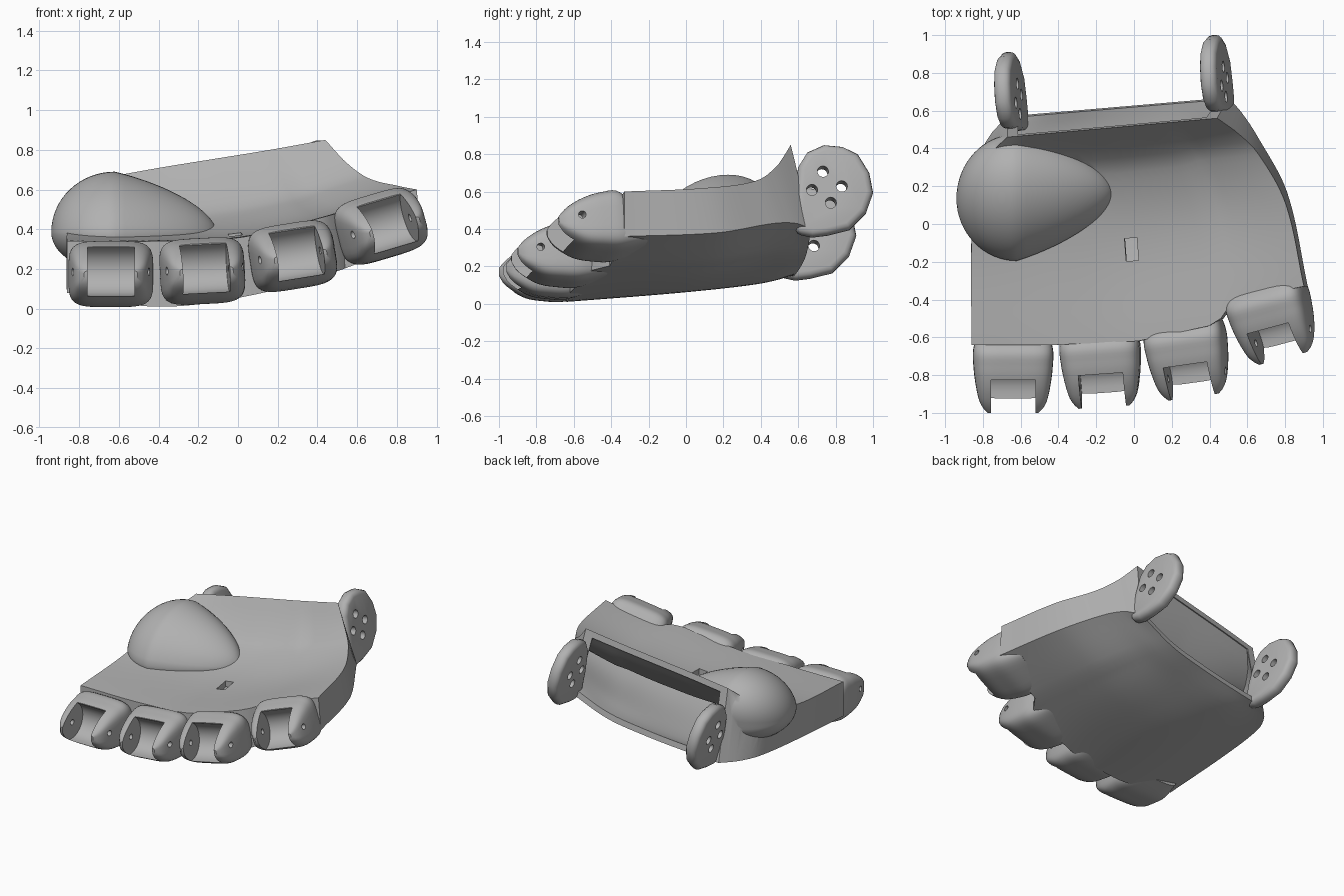
import bpy, bmesh, math
from mathutils import Matrix, Vector

if "Cube" in bpy.data.objects:
    bpy.data.objects.remove(bpy.data.objects["Cube"])

# Dark grey plastic
GREY = bpy.data.materials.new("dark_grey")
GREY.diffuse_color = (.44, .44, .44, 1)
GREY.use_nodes = True
GREY.node_tree.nodes["Principled BSDF"].inputs["Base Color"].default_value = GREY.diffuse_color


def curve(xs, ys, t):
    """Smooth interpolation through a few control points."""
    n = len(xs)
    m = [(ys[min(i + 1, n - 1)] - ys[max(i - 1, 0)]) / (xs[min(i + 1, n - 1)] - xs[max(i - 1, 0)])
         for i in range(n)]
    k = 0
    while k < n - 2 and t > xs[k + 1]:
        k += 1
    h = xs[k + 1] - xs[k]
    s = (t - xs[k]) / h
    return ((2 * s**3 - 3 * s**2 + 1) * ys[k] + (s**3 - 2 * s**2 + s) * h * m[k]
            + (3 * s**2 - 2 * s**3) * ys[k + 1] + (s**3 - s**2) * h * m[k + 1])


def linear(xs, ys, t):
    for a, b, p, q in zip(xs, xs[1:], ys, ys[1:]):
        if t <= b:
            return p + (q - p) * (t - a) / (b - a)
    return ys[-1]


def finish(name, bm, mat=None):
    if mat:
        bm.transform(mat)
    bmesh.ops.recalc_face_normals(bm, faces=bm.faces)
    me = bpy.data.meshes.new(name)
    bm.to_mesh(me)
    bm.free()
    me.materials.append(GREY)
    ob = bpy.data.objects.new(name, me)
    bpy.context.collection.objects.link(ob)
    return ob


def loft(name, rings, mat=None):
    """Skin even-length rings and close both ends with strips of quads."""
    bm = bmesh.new()
    vs = [[bm.verts.new(p) for p in r] for r in rings]
    n = len(vs[0])
    for a, b in zip(vs, vs[1:]):
        for i in range(n):
            j = (i + 1) % n
            bm.faces.new((a[i], a[j], b[j], b[i]))
    for r in (vs[0], vs[-1]):
        for i in range(n // 2 - 1):
            bm.faces.new((r[i], r[i + 1], r[n - 2 - i], r[n - 1 - i]))
    return finish(name, bm, mat)


def prism(bm, pts, half):
    """Extrude a (y, z) outline along x."""
    a = [bm.verts.new((-half, y, z)) for y, z in pts]
    b = [bm.verts.new((half, y, z)) for y, z in pts]
    bm.faces.new(a)
    bm.faces.new(b[::-1])
    for i in range(len(pts)):
        j = (i + 1) % len(pts)
        bm.faces.new((a[i], b[i], b[j], a[j]))


def circle(y, z, r, n=16):
    return [(y + r * math.cos(2 * math.pi * i / n), z + r * math.sin(2 * math.pi * i / n)) for i in range(n)]


def cutter(outlines, mat):
    bm = bmesh.new()
    for pts, half in outlines:
        prism(bm, pts, half)
    return finish("cutter", bm, mat)


def apply_mod(ob, kind, **props):
    m = ob.modifiers.new(kind, kind)
    for k, v in props.items():
        setattr(m, k, v)
    bpy.context.view_layer.objects.active = ob
    bpy.ops.object.modifier_apply(modifier=m.name)


def boolean(ob, other, op="DIFFERENCE"):
    apply_mod(ob, "BOOLEAN", operation=op, solver="EXACT", object=other)
    bpy.data.objects.remove(other)


def smooth(ob, deg=35):
    bpy.ops.object.select_all(action="DESELECT")
    ob.select_set(True)
    bpy.context.view_layer.objects.active = ob
    bpy.ops.object.shade_smooth_by_angle(angle=math.radians(deg))


def place(loc, roll, yaw):
    return (Matrix.Translation(loc) @ Matrix.Rotation(math.radians(yaw), 4, "Z")
            @ Matrix.Rotation(math.radians(-roll), 4, "Y"))


# Palm control grid: u runs left to right, v runs front to back
U = [0, .25, .5, .75, 1]
V = [0, .5, .8, .92, 1]
TOP = [[.34, .34, .36, .47, .60], [.38, .37, .38, .47, .62], [.48, .45, .48, .55, .66],
       [.57, .58, .62, .67, .74], [.66, .71, .755, .80, .85]]
BOT = [[.08, .01, .06, .18, .36], [.12, .06, .10, .20, .38], [.14, .10, .15, .25, .43],
       [.14, .13, .18, .26, .43], [.14, .17, .21, .27, .40]]
LEFT = [-.86, -.86, -.83, -.76, -.67]
RIGHT_TOP = [.90, .80, .65, .54, .44]
RIGHT_BOT = [.92, .81, .65, .57, .50]


def palm_point(u, v, top):
    xl, xr = curve(V, LEFT, v), curve(V, RIGHT_TOP if top else RIGHT_BOT, v)
    front = linear([0, .25, .5, .74, .78, 1], [-.64, -.64, -.62, -.53, -.41, -.33], u)
    back = (.46 if top else .57) + .10 * u
    rows = [curve(U, r, u) for r in (TOP if top else BOT)]
    return Vector((xl + (xr - xl) * u, front + (back - front) * v, curve(V, rows, v)))


def palm_ring(v, u0=0.0, u1=1.0, inset=0.0, ramp=0.0, n=29):
    us = [u0 + (u1 - u0) * i / (n - 1) for i in range(n)]
    d = Vector((0, 0, inset))
    top = [palm_point(u, v, True) - d for u in us]
    bot = [palm_point(u, v, False) + d for u in us]
    return top + [b.lerp(t, ramp) for t, b in zip(top, bot)][::-1]


palm = loft("palm", [palm_ring(i / 28) for i in range(29)])

# Thumb mound: a teardrop tapering towards the middle of the palm
bm = bmesh.new()
bmesh.ops.create_uvsphere(bm, u_segments=48, v_segments=32, radius=1,
                          matrix=Matrix.Rotation(math.pi / 2, 4, "Y"))
for vert in bm.verts:
    x, y, z = vert.co
    if x > 0:
        r = math.sqrt(max(1 - x * x, 1e-9))
        f = .6 + .4 * (1 - x) / r if r > .01 else 1
        y, z = y * f, z * f
    vert.co = (-.62 + x * (.51 if x > 0 else .32), .135 + y * .33 + .03 * max(x, 0) + .09 * max(z, 0),
               .385 + z * (.305 if z > 0 else .2))
boolean(palm, finish("mound", bm), "UNION")

# Hollow for the hand, open at the wrist with a floor ramping up, and the small strap slot
rings = []
for i in range(25):
    v = .12 + .88 * i / 24
    rings.append(palm_ring(v, .05, .95, .045, .85 * ((1 - v) / .88)**2))
rings.append([p + Vector((0, .2, 0)) for p in rings[-1]])
boolean(palm, loft("hollow", rings))
slot = cutter([([(-.06, -.1), (.06, -.1), (.06, .1), (-.06, .1)], .033)],
               place((-.015, -.135, .40), 4, 4))
boolean(palm, slot)
smooth(palm)

# Forked knuckles: half width, bottom and top along the length
KY = [-.38, -.36, -.32, -.24, -.14, -.04, .1]
KW = [.135, .155, .178, .197, .21, .211, .17]
KLO = [-.03, -.065, -.10, -.145, -.162, -.165, -.13]
KHI = [.02, .045, .08, .125, .155, .155, .0]


def knuckle_ring(y):
    w, lo, hi = curve(KY, KW, y), curve(KY, KLO, y), curve(KY, KHI, y)
    ring = []
    for i in range(40):
        a = 2 * math.pi * (i + .5) / 40
        c, s = math.cos(a), math.sin(a)
        e = .45
        ring.append((w * math.copysign(abs(c)**e, c), y,
                     (lo + hi) / 2 + (hi - lo) / 2 * math.copysign(abs(s)**e, s)))
    return ring


# Rounded gap between the prongs, then (centre, roll, yaw) of each knuckle
arc = [(-.27 + .13 * math.cos(math.radians(a)), .02 + .13 * math.sin(math.radians(a)))
       for a in range(-90, 61, 15)]
gap = arc + [(-.205, .25), (-.5, .25), (-.5, -.11)]
KNUCKLES = [("index", (-.64, -.62, .175), 0, 0), ("middle", (-.185, -.59, .19), 3, 4),
            ("ring", (.262, -.54, .265), 9, 8), ("little", (.69, -.345, .415), 16, 15)]
for name, loc, roll, yaw in KNUCKLES:
    mat = place(loc, roll, yaw)
    knuckle = loft(name + "_knuckle", [knuckle_ring(-.38 + .48 * i / 24) for i in range(25)], mat)
    boolean(knuckle, cutter([(gap, .118)], mat))
    boolean(knuckle, cutter([(circle(-.265, .01, .02), .4)], mat))
    smooth(knuckle)

# Wrist hinge ears with four round holes
EAR = [(-.19, .10), (-.14, .18), (-.05, .22), (.05, .21), (.13, .17), (.19, .07), (.21, -.04),
       (.17, -.15), (.08, -.24), (-.04, -.27), (-.12, -.28), (-.21, -.26), (-.21, -.08)]
HOLES = [(-.06, .07), (.04, -.01), (-.02, -.10), (-.12, -.03)]
for name, loc in (("left_wrist_ear", (-.66, .70, .40)), ("right_wrist_ear", (.43, .79, .63))):
    mat = place(loc, 11, 4)
    bm = bmesh.new()
    prism(bm, EAR, .045)
    ear = finish(name, bm, mat)
    apply_mod(ear, "BEVEL", width=.035, segments=3, limit_method="ANGLE", angle_limit=math.radians(50))
    boolean(ear, cutter([(circle(y, z, .03), .3) for y, z in HOLES], mat))
    smooth(ear)
